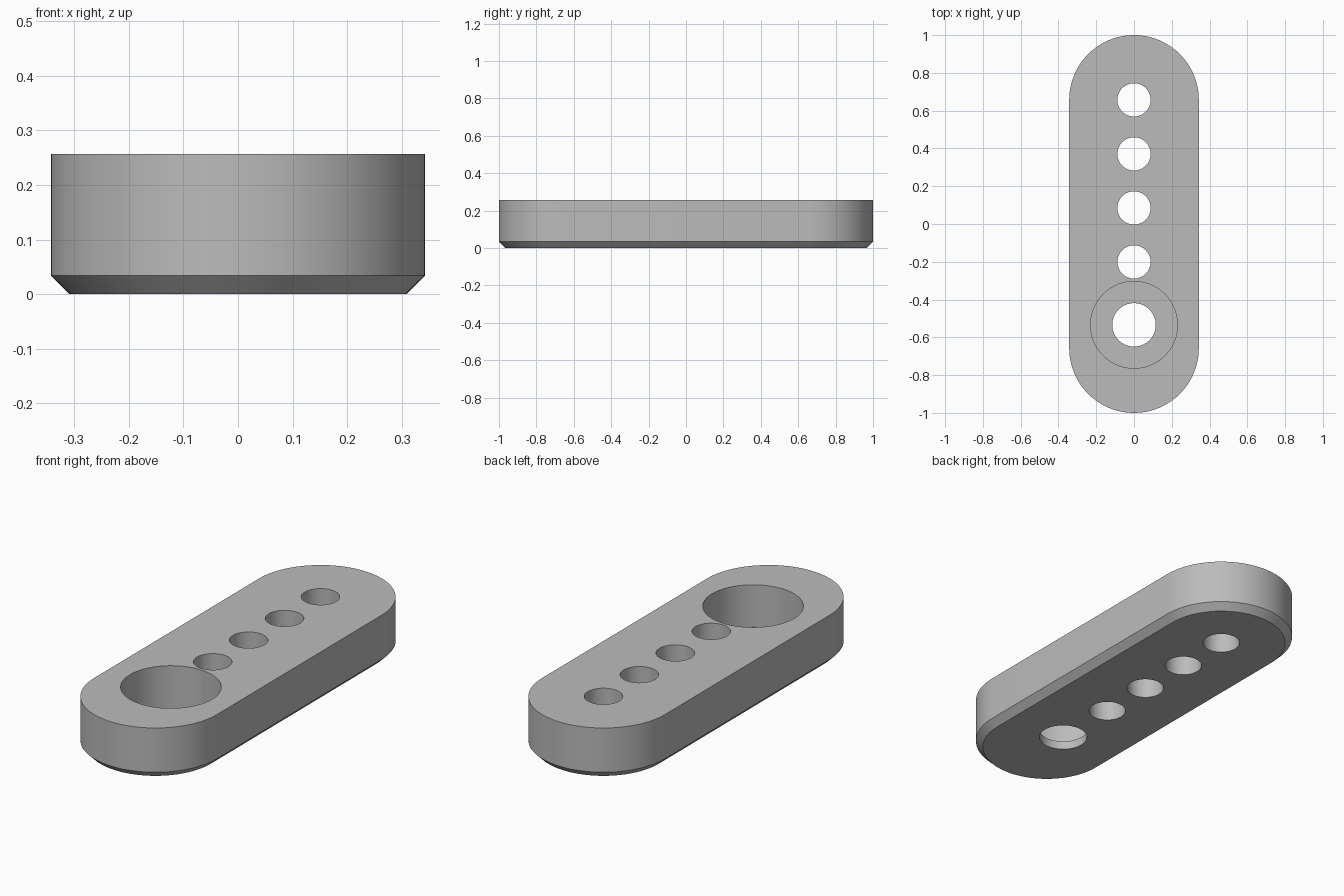
import bpy
import bmesh
from math import pi, sin, cos

HEIGHT, RADIUS, CHAMFER = 0.257, 0.343, 0.034
END_Y = 1 - RADIUS
BORE_Y, BORE_FLOOR = -0.534, 0.043
STEPS = 48

cube = bpy.data.objects.get("Cube")
if cube:
    bpy.data.objects.remove(cube)

grey = bpy.data.materials.new("plain grey")
grey.use_nodes = True
grey.diffuse_color = (0.5, 0.5, 0.5, 1)
grey.node_tree.nodes["Principled BSDF"].inputs["Base Color"].default_value = (0.5, 0.5, 0.5, 1)


def slot_ring(bm, radius, z):
    """Rounded-end outline: two half circles joined by straight sides."""
    ring = []
    for start, y in ((0, END_Y), (pi, -END_Y)):
        for i in range(STEPS + 1):
            a = start + pi * i / STEPS
            ring.append(bm.verts.new((radius * cos(a), y + radius * sin(a), z)))
    return ring


def drill(body, name, y, radius, bottom):
    """Cut a vertical round hole down to the given height."""
    top = HEIGHT + 0.1
    bpy.ops.mesh.primitive_cylinder_add(vertices=64, radius=radius, depth=top - bottom,
                                        location=(0, y, (top + bottom) / 2))
    cutter = bpy.context.object
    cutter.name = name
    cutter.hide_render = True
    cutter.data.materials.append(grey)
    mod = body.modifiers.new(name, 'BOOLEAN')
    mod.operation = 'DIFFERENCE'
    mod.solver = 'EXACT'
    mod.object = cutter
    bpy.context.view_layer.objects.active = body
    bpy.ops.object.modifier_apply(modifier=mod.name)
    bpy.data.objects.remove(cutter)


# Slot-shaped bar with a chamfered lower edge
bm = bmesh.new()
rings = [slot_ring(bm, RADIUS - CHAMFER, 0),
         slot_ring(bm, RADIUS, CHAMFER),
         slot_ring(bm, RADIUS, HEIGHT)]
count = len(rings[0])
for low, high in zip(rings, rings[1:]):
    for i in range(count):
        j = (i + 1) % count
        bm.faces.new((low[i], low[j], high[j], high[i]))
bm.faces.new(rings[0][::-1])
bm.faces.new(rings[-1])
mesh = bpy.data.meshes.new("slotted_bar")
bm.to_mesh(mesh)
bm.free()
mesh.materials.append(grey)
bar = bpy.data.objects.new("slotted_bar", mesh)
bpy.context.collection.objects.link(bar)

# Row of four equal through holes
for i in range(4):
    drill(bar, f"row_hole_{i + 1}", END_Y - i * 0.286, 0.088, -0.1)

# Wide counterbore with a smaller hole through its floor
drill(bar, "counterbore", BORE_Y, 0.23, BORE_FLOOR)
drill(bar, "counterbore_hole", BORE_Y, 0.115, -0.1)

# Smooth curved walls, keep rims sharp
bpy.ops.object.select_all(action='DESELECT')
bar.select_set(True)
bpy.context.view_layer.objects.active = bar
bpy.ops.object.shade_smooth_by_angle(angle=pi / 6)
